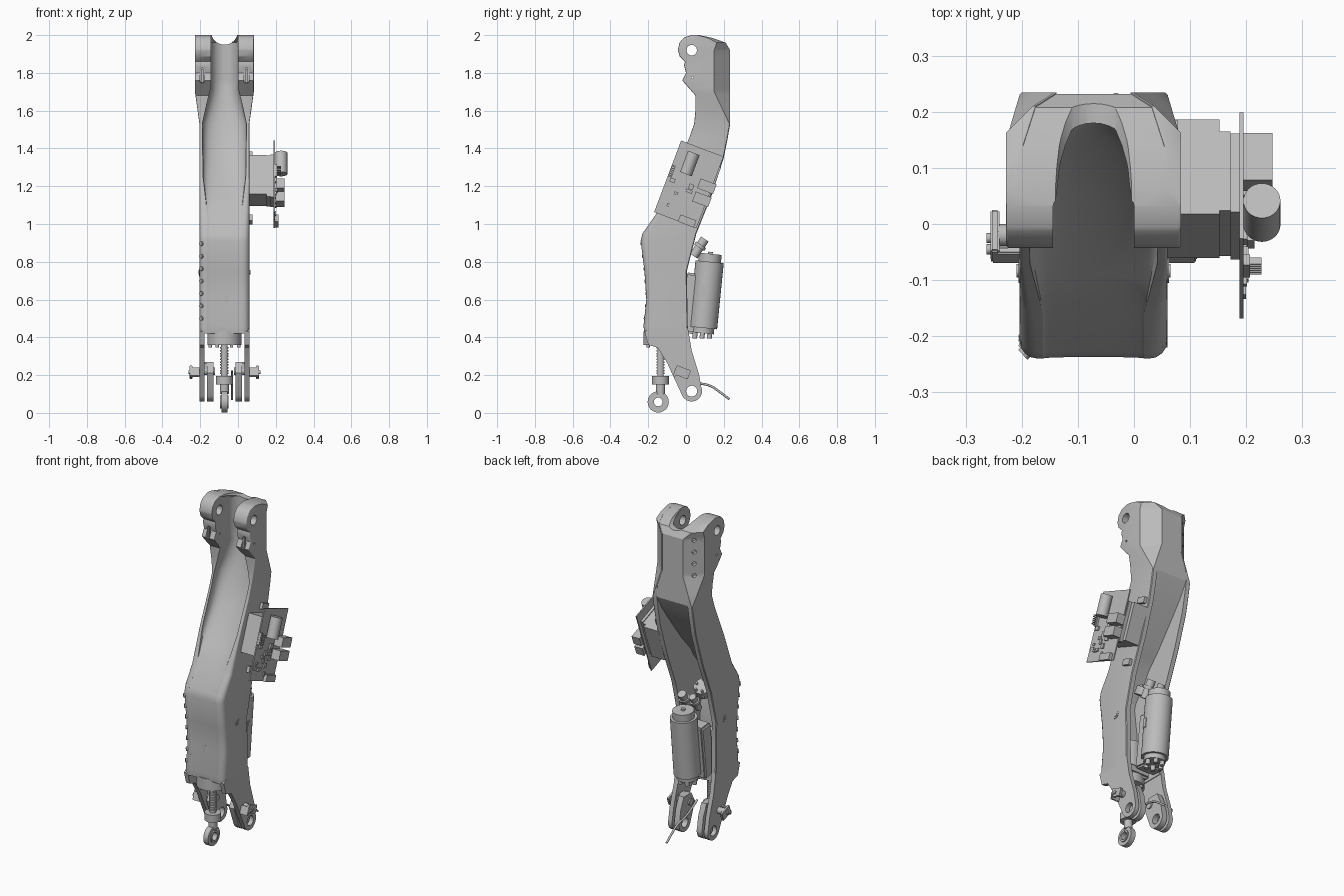
import bpy, bmesh, math, random
from mathutils import Vector

if "Cube" in bpy.data.objects:
    bpy.data.objects.remove(bpy.data.objects["Cube"], do_unlink=True)

CX = -0.072                      # symmetry plane of the limb
TILT = math.radians(20.7)        # lean of the circuit board
GREY = (0.5, 0.5, 0.5, 1)
random.seed(4)

metal = bpy.data.materials.new("grey_metal")
metal.use_nodes = True
metal.diffuse_color = GREY
metal.node_tree.nodes["Principled BSDF"].inputs["Base Color"].default_value = GREY


def finish(name, bm):
    bmesh.ops.recalc_face_normals(bm, faces=bm.faces)
    mesh = bpy.data.meshes.new(name)
    bm.to_mesh(mesh)
    bm.free()
    mesh.materials.append(metal)
    ob = bpy.data.objects.new(name, mesh)
    bpy.context.collection.objects.link(ob)
    return ob


def rod(name, start, end, radius, sides=32):
    """Cylinder between two points."""
    start, end = Vector(start), Vector(end)
    bm = bmesh.new()
    bmesh.ops.create_cone(bm, cap_ends=True, segments=sides, radius1=radius,
                          radius2=radius, depth=(end - start).length)
    ob = finish(name, bm)
    ob.rotation_euler = (end - start).to_track_quat('Z', 'Y').to_euler()
    ob.location = (start + end) / 2
    return ob


def box(name, centre, size, lean=0, bevel=0):
    bm = bmesh.new()
    bmesh.ops.create_cube(bm, size=1)
    bmesh.ops.scale(bm, vec=size, verts=bm.verts)
    if bevel:
        bmesh.ops.bevel(bm, geom=bm.edges[:], offset=bevel, segments=2, affect='EDGES')
    ob = finish(name, bm)
    ob.location = centre
    ob.rotation_euler.x = -lean
    return ob


def plate(name, outline, x_start, x_end):
    """Side outline in (y, z) extruded across x."""
    bm = bmesh.new()
    face = bm.faces.new([bm.verts.new((x_start, y, z)) for y, z in outline])
    out = bmesh.ops.extrude_face_region(bm, geom=[face])
    bmesh.ops.translate(bm, vec=(x_end - x_start, 0, 0),
                        verts=[v for v in out["geom"] if isinstance(v, bmesh.types.BMVert)])
    return finish(name, bm)


def cut(ob, cutters):
    for cutter in cutters:
        cutter.hide_render = True
        mod = ob.modifiers.new("cut", 'BOOLEAN')
        mod.operation, mod.solver, mod.object = 'DIFFERENCE', 'EXACT', cutter
        bpy.context.view_layer.objects.active = ob
        bpy.ops.object.modifier_apply(modifier=mod.name)
        bpy.data.objects.remove(cutter, do_unlink=True)


def across(name, y, z, radius, half):
    """Cylinder through the symmetry plane, along x."""
    return rod(name, (CX - half, y, z), (CX + half, y, z), radius)


def circle(count, radius):
    for k in range(count):
        angle = math.tau * k / count
        yield radius * math.cos(angle), radius * math.sin(angle)


def at(curve, z):
    """Value of a (z, value) curve, held constant past its ends."""
    if z <= curve[0][0]:
        return curve[0][1]
    for (z0, v0), (z1, v1) in zip(curve, curve[1:]):
        if z <= z1:
            return v0 + (v1 - v0) * (z - z0) / (z1 - z0)
    return curve[-1][1]


# Limb shell: H-shaped slices driven by a few curves over height
FRONT = [(.42, -.22), (.46, -.225), (.6, -.21), (.75, -.22), (.91, -.24), (.95, -.23), (1.05, -.16),
         (1.45, .015), (1.53, .043), (1.6, .05), (1.68, .05), (1.76, -.02), (1.8, 0), (1.84, -.01)]
BACK = [(.42, .01), (.75, .004), (.95, .055), (1.15, .135), (1.35, .2), (1.45, .22), (1.53, .234),
        (1.92, .234), (1.96, .21), (1.985, .14), (2, .07)]
WEB = [(.95, -.24), (1.1, -.132), (1.2, -.05), (1.35, .055), (1.45, .105), (1.6, .155), (1.74, .18)]
WEB_THICKNESS = [(.95, .035), (1.35, .06), (1.53, .1)]
WIDTH = [(1.53, .132), (1.7, .156)]
POCKET = [(1.05, .09), (1.25, .113), (1.53, .117), (1.65, .09), (1.72, .072)]
ROUNDING = [(.95, .033), (1.25, .006)]
CHAMFER = [(1.53, .004), (1.7, .085), (1.92, .085), (2, .01)]
EYE_Z, EYE_R = 1.925, .075

heights = [z for curve in (FRONT, BACK, WEB, WIDTH, POCKET) for z, _ in curve]
heights += [EYE_Z + EYE_R * math.sin(math.pi * k / 6) for k in range(-2, 4)]
levels = []
for z in sorted(heights):
    if not levels or z - levels[-1] > .004:
        levels.append(z)

bm = bmesh.new()
rings = []
for z in levels:
    front, back, width, pocket = (at(c, z) for c in (FRONT, BACK, WIDTH, POCKET))
    if z > EYE_Z - EYE_R:
        front = .032 - math.sqrt(max(0, EYE_R ** 2 - (z - EYE_Z) ** 2))
    web = max(front + .003, min(at(WEB, z), back - .01))
    web_back = min(web + at(WEB_THICKNESS, z), back - .002)
    rounding, chamfer = at(ROUNDING, z), at(CHAMFER, z)
    depth = min(pocket, web - front) * .97
    inner = width - max(.03, chamfer + .005)
    half = []
    for k in range(9):
        a = math.pi / 16 * k
        flat = max(0, math.cos(a)) ** (.072 / pocket)
        half.append((pocket * math.sin(a), web - depth + depth * flat))
    half.append((pocket, front))
    for k in range(5):
        a = math.pi / 8 * k
        half.append((width - rounding + rounding * math.sin(a), front + rounding - rounding * math.cos(a)))
    half += [(width, back - chamfer), (width - chamfer, back), (inner, back), (inner, web_back), (0, web_back)]
    ring = half + [(-x, y) for x, y in half[-2:0:-1]]
    rings.append([bm.verts.new((CX + x, y, z)) for x, y in ring])
for low, high in zip(rings, rings[1:]):
    for k in range(len(low)):
        bm.faces.new((low[k - 1], low[k], high[k], high[k - 1]))
bm.faces.new(rings[0])
bm.faces.new(rings[-1])
shell = finish("limb_shell", bm)

# Eye holes, saddle between the arms, latch slots and chamfer holes
cutters = [across("eye_cutter", .03, 1.92, .028, .3), across("pin_cutter", .035, 1.775, .006, .3),
           rod("saddle_cutter", (CX, -.2, 2.02), (CX, .4, 2.02), .071)]
for s in (-1, 1):
    cutters.append(box("slot_cutter", (CX + s * .117, -.01, 1.785), (.025, .04, .08), 0, .008))
for k in range(4):
    z = 1.7 + k * .07
    cutters.append(rod("hole_cutter", (CX - .1, .175, z), (CX - .16, .235, z), .012, 16))
cut(shell, cutters)

# Lower fork: cheeks, lugs, cross pins and pivot bosses
LUG_Y, LUG_Z, LUG_R = .03, .115, .055
arc = [math.pi * (k / 10 - .87) for k in range(11)]
lug = [(LUG_Y + LUG_R * math.cos(a), LUG_Z + LUG_R * math.sin(a)) for a in arc]
cheek = [(.01, .45), (-.19, .45), (-.22, .43), (-.2, .36), (-.15, .345), (-.1, .265)] + lug + [(.07, .2), (.03, .33)]
inner_lug = [(-.03, .27), (-.065, .21)] + lug + [(.07, .2), (.04, .27)]
for s, side in ((-1, "right"), (1, "left")):
    for part, outline, near, far in (("cheek", cheek, .106, .132), ("lug", inner_lug, .058, .092)):
        ob = plate(f"{side}_fork_{part}", outline, CX + s * near, CX + s * far)
        cut(ob, [across("lug_cutter", LUG_Y, LUG_Z, .029, .3)])
    box(f"{side}_fork_bridge", (CX + s * .095, 0, .24), (.07, .07, .06), 0, .008)

    def side_rod(name, near, far, y, z, radius):
        rod(f"{side}_{name}", (CX + s * near, y, z), (CX + s * far, y, z), radius, 20)

    side_rod("pin", .05, .17, -.02, .22, .02)
    box(f"{side}_pin_bracket", (CX + s * .155, -.055, .215), (.055, .014, .05), TILT, .003)
    box(f"{side}_pin_keeper", (CX + s * .176, -.02, .215), (.016, .08, .05), TILT, .003)
    for y in (-.045, -.025):
        side_rod("keeper_screw", .17, .191, y, .215, .009)
    side_rod("pivot_boss", .125, .134, -.083, .745, .022)
    side_rod("pivot_core", .13, .137, -.083, .745, .012)

# Row of cover screws set into the front corner
for k in range(7):
    z = .5 + k * .066
    y = at(FRONT, z)
    rod("cover_screw", (CX - .1, y + .03, z), (CX - .126, y + .005, z), .012, 12)


# Ball screw actuator with rod end
def screw_rod(name, low, high, radius):
    rod(name, (CX, -.135, low), (CX, -.135, high), radius)

screw_rod("screw_housing", .37, .62, .075)
screw_rod("screw_flange", .36, .43, .09)
screw_rod("lead_screw", .15, .4, .017)
screw_rod("lock_nut", .15, .195, .045)
screw_rod("rod_neck", .1, .155, .024)
for k in range(10):
    screw_rod("screw_thread", .205 + k * .015, .213 + k * .015, .022)
for dx, dy in circle(6, .075):
    rod("flange_bolt", (CX + dx, dy - .135, .345), (CX + dx, dy - .135, .37), .009, 12)
for name, half, radius in (("rod_end_eye", .016, .056), ("rod_end_bearing", .022, .034)):
    cut(across(name, -.147, .058, radius, half), [across("eye_cutter", -.147, .058, .023, .1)])


# Drive motor behind the limb
def motor_rod(name, low, high, radius, dx=0, dy=0):
    ends = [(CX + dx, .09 + .035 * t + dy, .45 + .35 * t) for t in (low, high)]
    rod(name, *ends, radius)

motor_rod("motor_body", 0, 1, .075)
motor_rod("motor_cap", 1, 1.12, .06)
motor_rod("motor_shaft", 1.1, 1.15, .012)
motor_rod("motor_base", -.08, 0, .06)
for dx, dy in circle(6, .045):
    motor_rod("motor_base_screw", -.16, -.05, .013, dx, dy)
box("motor_mount", (CX - .03, .025, .58), (.13, .09, .32), .12, .01)
box("gear_case", (CX, -.1, .43), (.15, .12, .06), 0, .012)
box("motor_terminal_strip", (CX + .07, .095, .64), (.016, .03, .06), .1, .003)
for dx, radius in ((.03, .024), (-.04, .02)):
    rod("hose_fitting", (CX + dx, .04, .83), (CX + dx, .1, .92), radius)
    rod("hose_collar", (CX + dx, .07, .875), (CX + dx, .08, .89), radius + .008)
rod("encoder_disc", (CX - .03, -.04, .9), (CX - .03, -.015, .94), .055)
for dx, dy in circle(6, .04):
    rod("encoder_screw", (CX - .03 + dx, dy - .03, .9 - dy / 2), (CX - .03 + dx, dy - .01, .95 - dy / 2), .007, 12)

# Loose cable at the foot
curve = bpy.data.curves.new("cable", 'CURVE')
curve.dimensions = '3D'
curve.bevel_depth = .006
curve.materials.append(metal)
spline = curve.splines.new('BEZIER')
path = [(-.06, .22), (.04, .165), (.13, .142), (.18, .11), (.23, .072)]
spline.bezier_points.add(len(path) - 1)
for point, (y, z) in zip(spline.bezier_points, path):
    point.co = (CX + .04, y, z)
    point.handle_left_type = point.handle_right_type = 'AUTO'
bpy.context.collection.objects.link(bpy.data.objects.new("cable", curve))


# Electronics: u runs across the board, v along it
def on_board(x, u, v):
    c, s = math.cos(TILT), math.sin(TILT)
    return (x, .015 + u * c + v * s, 1.21 - u * s + v * c)

def module(name, near, far, u, v, du, dv):
    box(name, on_board((near + far) / 2, u, v), (far - near, du, dv), TILT)

module("electronics_housing", .05, .152, .038, .035, .18, .22)
module("heat_spreader", .15, .172, .03, .03, .15, .23)
module("carrier_board", .172, .189, .025, .03, .15, .24)
module("circuit_board", .188, .195, 0, 0, .24, .405)
for v in (-.17, .185):
    module("mounting_bracket", .055, .078, .075, v, .06, .035)
rod("capacitor", on_board(.228, -.034, .045), on_board(.228, -.034, .165), .033)
for v in (.024, -.05):
    module("side_connector", .195, .247, .093, v, .09, .055)
module("edge_connector", .195, .215, .06, -.185, .09, .04)
module("pin_header", .195, .207, -.109, .034, .02, .065)
for k in range(6):
    module("header_pin", .2, .227, -.109, .009 + k * .01, .012, .004)
for k in range(16):
    module("chip", .194, random.uniform(.199, .209), random.uniform(-.1, .03), random.uniform(-.17, 0),
           random.uniform(.012, .03), random.uniform(.012, .03))

# Smooth curved surfaces, keep hard edges
bpy.ops.object.select_all(action='DESELECT')
for ob in bpy.context.scene.objects:
    if ob.type == 'MESH':
        ob.select_set(True)
        bpy.context.view_layer.objects.active = ob
bpy.ops.object.shade_smooth_by_angle(angle=math.radians(28))
